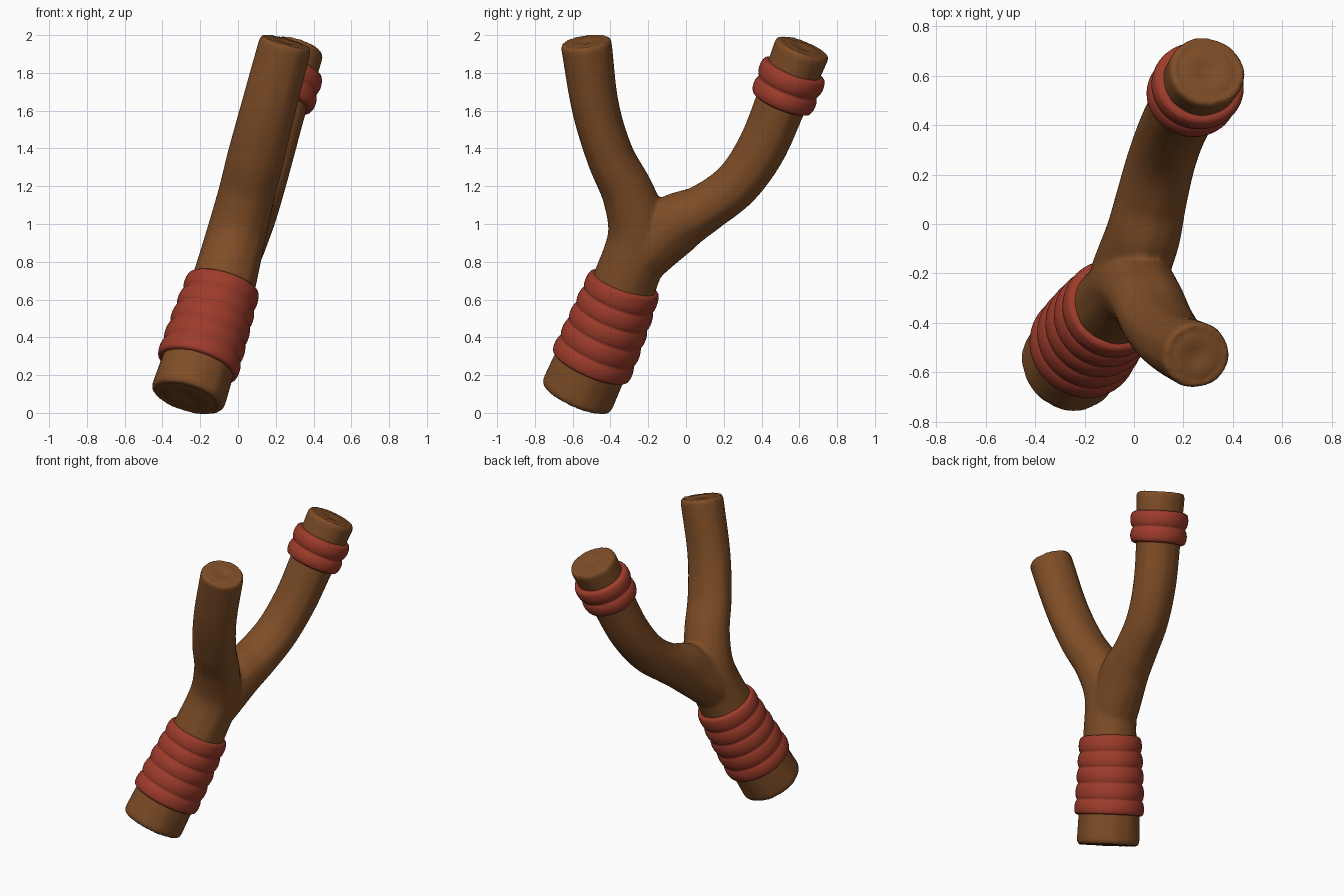
import bpy, bmesh, math
from mathutils import Vector

if "Cube" in bpy.data.objects:
    bpy.data.objects.remove(bpy.data.objects["Cube"])


def material(name, rgb):
    m = bpy.data.materials.new(name)
    m.diffuse_color = (*rgb, 1)
    m.use_nodes = True
    m.node_tree.nodes["Principled BSDF"].inputs["Base Color"].default_value = m.diffuse_color
    return m


WOOD = material("brown wood", (0.21, 0.075, 0.02))
CORD = material("red cord", (0.34, 0.045, 0.024))

# Centre lines: x, y, z, radius across the fork plane, radius within it
MAIN = [(-0.265, -0.575, 0.09, .20, .20), (-0.215, -0.505, 0.25, .195, .195),
        (-0.145, -0.41, 0.47, .185, .185), (-0.075, -0.325, 0.69, .17, .17),
        (-0.01, -0.25, 0.93, .158, .165), (0.045, -0.30, 1.15, .15, .14),
        (0.095, -0.40, 1.36, .15, .125), (0.16, -0.48, 1.62, .145, .125),
        (0.25, -0.53, 1.955, .14, .135)]
BRANCH = [(-0.09, -0.34, 0.68, .12, .12), (-0.03, -0.22, 0.84, .15, .15),
          (0.03, -0.065, 0.99, .15, .162), (0.07, 0.10, 1.085, .145, .13),
          (0.115, 0.27, 1.215, .14, .125), (0.165, 0.40, 1.40, .14, .13),
          (0.22, 0.50, 1.63, .145, .135), (0.295, 0.615, 1.925, .158, .15)]

foot, tip_a, tip_b = (Vector(p[:3]) for p in (MAIN[0], MAIN[-1], BRANCH[-1]))
NORMAL = (tip_b - foot).cross(tip_a - foot).normalized()


def sample(path, u):
    """Smooth spline through the path at parameter u."""
    i = max(0, min(int(u), len(path) - 2))
    t = u - i
    p1, p2 = Vector(path[i]), Vector(path[i + 1])
    p0 = Vector(path[i - 1]) if i > 0 else 2 * p1 - p2
    p3 = Vector(path[i + 2]) if i + 2 < len(path) else 2 * p2 - p1
    return 0.5 * (2 * p1 + (p2 - p0) * t + (2 * p0 - 5 * p1 + 4 * p2 - p3) * t * t
                  + (3 * p1 - p0 - 3 * p2 + p3) * t ** 3)


def frame(path, u):
    v = sample(path, u)
    a, b = sample(path, u - 0.02), sample(path, u + 0.02)
    t = Vector((b - a)[:3]).normalized()
    n = (NORMAL - t * NORMAL.dot(t)).normalized()
    return Vector(v[:3]), t, n, t.cross(n), v[3], v[4]


def add_ring(bm, path, u, sides, scale=1, grow=0, shift=0, bark=0):
    c, t, n, b, rn, rb = frame(path, u)
    ring = []
    for k in range(sides):
        a = math.tau * k / sides
        w = 1 + bark * (math.sin(3 * a + 1.1 * u) + 0.8 * math.sin(7 * a + 1.7 * math.sin(u))
                        + 0.5 * math.sin(13 * a - 0.6 * u))
        ring.append(bm.verts.new(c + t * shift + n * math.cos(a) * (rn * scale * w + grow)
                                 + b * math.sin(a) * (rb * scale * w + grow)))
    return ring


def skin(bm, rings):
    for r0, r1 in zip(rings, rings[1:]):
        for k in range(len(r0)):
            j = (k + 1) % len(r0)
            bm.faces.new((r0[k], r0[j], r1[j], r1[k]))
    bm.faces.new(rings[0])
    bm.faces.new(rings[-1])


def finish(bm, name, mat):
    bmesh.ops.recalc_face_normals(bm, faces=bm.faces)
    for f in bm.faces:
        f.smooth = True
    me = bpy.data.meshes.new(name)
    bm.to_mesh(me)
    bm.free()
    me.materials.append(mat)
    ob = bpy.data.objects.new(name, me)
    bpy.context.collection.objects.link(ob)
    return ob


# Forked branch: two bark tubes with ringed cut ends, fused together
CAP = [(.965, .008), (.89, .016), (.76, .005), (.62, .014), (.36, .012), (.15, .004)]
bm = bmesh.new()
for path in (MAIN, BRANCH):
    end, steps = len(path) - 1, 90
    rings = [add_ring(bm, path, 0, 64, s, 0, -h, 0.009) for s, h in reversed(CAP)]
    for i in range(steps + 1):
        u = end * i / steps
        # pull the first and last rings back a little for a rounded rim
        off = 0.012 if i == 0 else -0.012 if i == steps else 0
        rings.append(add_ring(bm, path, u, 64, 1, 0, off, 0.009))
    rings += [add_ring(bm, path, end, 64, s, 0, h, 0.009) for s, h in CAP]
    skin(bm, rings)
branch = finish(bm, "forked_branch", WOOD)
fuse = branch.modifiers.new("fuse", 'REMESH')
fuse.mode = 'VOXEL'
fuse.voxel_size = 0.0125
fuse.use_smooth_shade = True
soft = branch.modifiers.new("soften", 'SMOOTH')
soft.factor = 0.5
soft.iterations = 4


# Cord wraps: sleeves with rounded coils
def wrap(name, path, u0, u1, coils, base, bulge):
    bm = bmesh.new()
    steps = coils * 12
    rings = [add_ring(bm, path, u0, 64, 0.9)]
    for i in range(steps + 1):
        s = i / steps
        rib = abs(math.sin(math.pi * coils * s)) ** 0.6
        grow = base + bulge * rib
        if i in (0, steps):
            grow = base * 0.6
        rings.append(add_ring(bm, path, u0 + (u1 - u0) * s, 64, 1, grow))
    rings.append(add_ring(bm, path, u1, 64, 0.9))
    skin(bm, rings)
    finish(bm, name, CORD)


wrap("handle_wrap", MAIN, 0.98, 3.0, 5, 0.016, 0.013)
wrap("arm_wrap", BRANCH, 6.03, 6.66, 2, 0.02, 0.018)
